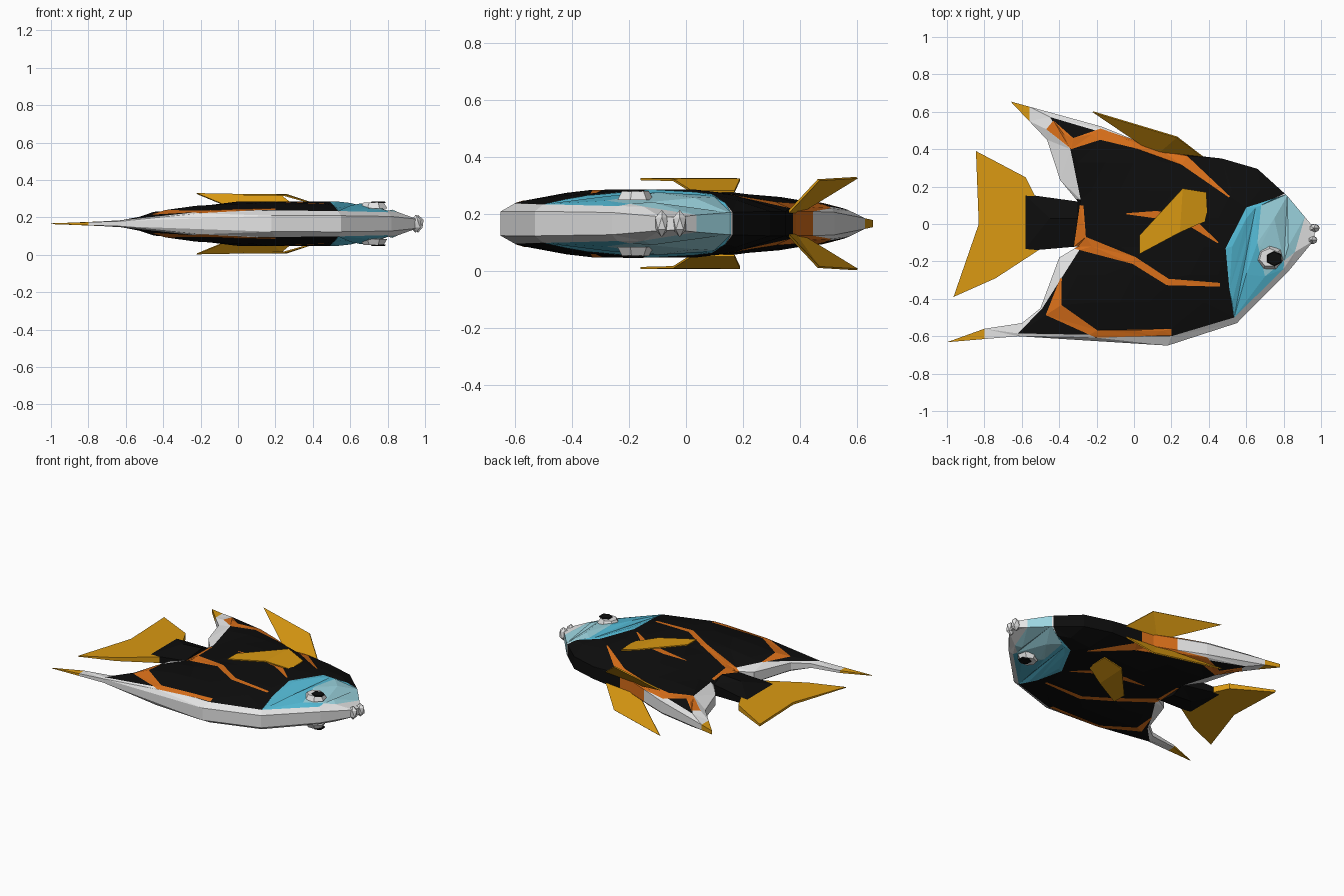
import bpy, bmesh, math
from mathutils import Vector, geometry

if "Cube" in bpy.data.objects:
    bpy.data.objects.remove(bpy.data.objects["Cube"])

MID = 0.166  # height of the fish's symmetry plane
MATS = {}
for n, c in (("white", (.78, .78, .78)), ("black", (.004, .004, .004)), ("orange", (.70, .16, .01)),
             ("gold", (.70, .32, .006)), ("cyan", (.09, .50, .68)), ("pale_aqua", (.33, .66, .74))):
    MATS[n] = bpy.data.materials.new(n)
    MATS[n].diffuse_color = (*c, 1)
COLOURS = list(MATS)


def pairs(*v):
    return [Vector(p) for p in zip(v[::2], v[1::2])]


def box(x0, x1, y0, y1):
    return pairs(x0, y0, x1, y0, x1, y1, x0, y1)


def ribbon(*path):
    """Stripe outline from centre points with half widths."""
    c = [Vector(p[:2]) for p in path]
    left, right = [], []
    for i, p in enumerate(path):
        t = (c[min(i + 1, len(c) - 1)] - c[max(i - 1, 0)]).normalized()
        off = Vector((-t.y, t.x)) * p[2]
        left.append(c[i] + off)
        right.append(c[i] - off)
    return left + right[::-1]


def inside(p, poly):
    hit = False
    for a, b in zip(poly, poly[1:] + poly[:1]):
        if (a.y > p.y) != (b.y > p.y) and p.x < (b.x - a.x) * (p.y - a.y) / (b.y - a.y) + a.x:
            hit = not hit
    return hit


def edge_distance(p, poly):
    best = 9
    for a, b in zip(poly, poly[1:] + poly[:1]):
        t = max(0, min(1, (p - a).dot(b - a) / (b - a).length_squared))
        best = min(best, (a.lerp(b, t) - p).length)
    return best


def interp(x, table):
    for a, b in zip(table, table[1:]):
        if x <= b.x:
            return a.y + (b.y - a.y) * max(0, (x - a.x) / (b.x - a.x))
    return table[-1].y


def finish(name, bm, colours):
    bmesh.ops.recalc_face_normals(bm, faces=bm.faces)
    me = bpy.data.meshes.new(name)
    bm.to_mesh(me)
    bm.free()
    for c in colours:
        me.materials.append(MATS[c])
    ob = bpy.data.objects.new(name, me)
    bpy.context.collection.objects.link(ob)
    return ob


def puffed_sheet(name, outline, regions, height, base, step):
    """Two-sided cushion over an outline, cut along coloured regions."""
    pts, edges = [], []
    for loop in [outline] + [poly for _, poly in regions]:
        k, n = len(pts), len(loop)
        pts += loop
        edges += [(k + i, k + (i + 1) % n) for i in range(n)]
    for i in range(-8, 9):
        for j in range(-6, 6):
            p = Vector((i * step + (j % 2) * step / 2, j * step + .03))
            if inside(p, outline) and edge_distance(p, outline) > .05:
                pts.append(p)
    vs, _, fs, *_ = geometry.delaunay_2d_cdt(pts, edges, [], 0, 1e-4)
    bm = bmesh.new()
    hs = [height(v, edge_distance(v, outline)) for v in vs]
    top = [bm.verts.new((v.x, v.y, MID + h)) for v, h in zip(vs, hs)]
    low = [bm.verts.new((v.x, v.y, MID - h)) for v, h in zip(vs, hs)]
    twin = dict(zip(top, low))
    for f in fs:
        c = sum((vs[i] for i in f), Vector((0, 0))) / len(f)
        if inside(c, outline):
            col = [base] + [rc for rc, poly in regions if inside(c, poly)]
            for ring in (top, low):
                face = bm.faces.new([ring[i] for i in f])
                face.material_index = COLOURS.index(col[-1])
    # rim wall joining both sides
    for e in [e for e in bm.edges if e.is_boundary and e.verts[0] in twin]:
        a, b = e.verts
        m = e.link_faces[0].material_index
        bm.faces.new((a, b, twin[b], twin[a])).material_index = m
    bmesh.ops.delete(bm, geom=[v for v in bm.verts if not v.link_faces], context='VERTS')
    return finish(name, bm, COLOURS)


# Body silhouette, with swept fins above and below the tail stalk
body = pairs(.97, -.03, .82, .15, .66, .295, .47, .35, .16, .385, -.17, .52, -.66, .655,
             -.465, .45, -.395, .235, -.3, .12, -.59, .16, -.59, -.145, -.3, -.12, -.4, -.18,
             -.5, -.45, -.6, -.53, -.8, -.56, -1, -.632, -.62, -.6, .18, -.65, .55, -.53,
             .82, -.26, .96, -.09)
# Painted areas
flank = pairs(.82, .17, .66, .32, .31, .39, -.02, .445, -.45, .572, -.34, .4, -.285, .13,
              -.62, .2, -.62, -.17, -.28, -.12, -.49, -.45, -.62, -.585, .2, -.6, .535, -.5, .65, .09)
cheek = pairs(.49, -.13, .51, -.35, .535, -.5, .8, -.24, .82, .16, .6, .088)
face_patch = pairs(.66, -.1, .7, -.28, .86, -.15, .92, .06, .82, .16, .68, .1)
long_stripe = ribbon((-.28, .1, .01), (-.29, -.1, .045), (0, -.195, .02), (.18, -.31, .018), (.46, -.325, .01))
back_stripe = ribbon((-.39, -.29, .004), (-.43, -.46, .05), (-.2, -.588, .02), (.2, -.578, .017))
belly_stripe = ribbon((-.45, .53, .03), (-.33, .43, .03), (-.18, .48, .03), (.01, .425, .02),
                      (.27, .34, .028), (.51, .145, .004))
short_stripe = ribbon((-.04, .055, .003), (.12, .05, .02), (.3, .015, .025), (.45, -.1, .004))
regions = [("black", flank), ("cyan", cheek), ("pale_aqua", face_patch),
           ("orange", long_stripe), ("orange", back_stripe), ("orange", belly_stripe),
           ("orange", short_stripe),
           ("gold", box(-1.1, -.8, -.7, -.5)), ("gold", box(-.7, -.56, .5, .7))]
thick = pairs(-1, .006, -.6, .04, -.4, .1, 0, .118, .7, .12, .85, .105, .98, .06)
puffed_sheet("body", body, regions,
             lambda p, d: interp(p.x, thick) * (.36 + .64 * min(1, d / .3) ** .5), "white", .15)

# Forked tail fin
tail = pairs(-.52, .13, -.58, .25, -.845, .39, -.83, 0, -.965, -.39, -.74, -.29, -.51, -.14, -.54, 0)
tail_thick = pairs(-.96, .003, -.5, .022)
puffed_sheet("tail_fin", tail, [], lambda p, d: interp(p.x, tail_thick), "gold", .3)


def thin_fin(name, pts, faces, side):
    bm = bmesh.new()
    vs = [bm.verts.new((x, y, MID + side * z)) for x, y, z in pts]
    for f in faces:
        bm.faces.new([vs[i] for i in f])
    ob = finish(name, bm, ["gold"])
    m = ob.modifiers.new("thickness", 'SOLIDIFY')
    m.thickness, m.offset = .008, 0


def disc(name, loc, r1, r2, depth, sides, colour, side):
    bm = bmesh.new()
    bmesh.ops.create_cone(bm, cap_ends=True, segments=sides, radius1=r1, radius2=r2, depth=depth)
    for v in bm.verts:
        v.co = (loc[0] + v.co.x, loc[1] + v.co.y * .9, MID + side * (loc[2] + v.co.z))
    finish(name, bm, [colour])


for side, tag in ((1, "upper"), (-1, "lower")):
    # Side fins
    thin_fin("side_fin_" + tag, [(.03, -.16, .156), (.03, -.06, .156), (.26, .19, .155),
                                 (.385, .17, .112), (.39, .02, .112), (.245, -.045, .153)],
             [(0, 1, 2, 5), (2, 3, 4, 5)], side)
    # Splayed belly fins
    thin_fin("belly_fin_" + tag, [(.38, .35, .03), (.23, .465, .153), (-.22, .6, .161), (.12, .37, .02)],
             [(0, 1, 3), (1, 2, 3)], side)
    # Eyes with dark pupils
    disc("eye_" + tag, (.725, -.18, .098), .075, .055, .032, 7, "white", side)
    disc("pupil_" + tag, (.75, -.185, .116), .046, .04, .008, 6, "black", side)

# Lips
for name, x, y in (("lip_upper", .962, -.022), ("lip_lower", .95, -.085)):
    bm = bmesh.new()
    bmesh.ops.create_icosphere(bm, subdivisions=1, radius=1)
    for v in bm.verts:
        v.co = (x + v.co.x * .034, y + v.co.y * .026, MID + v.co.z * .048)
    finish(name, bm, ["white"])

for m in bpy.data.materials:
    if m.users and not m.is_grease_pencil:
        m.use_nodes = True
        m.node_tree.nodes["Principled BSDF"].inputs["Base Color"].default_value = m.diffuse_color
